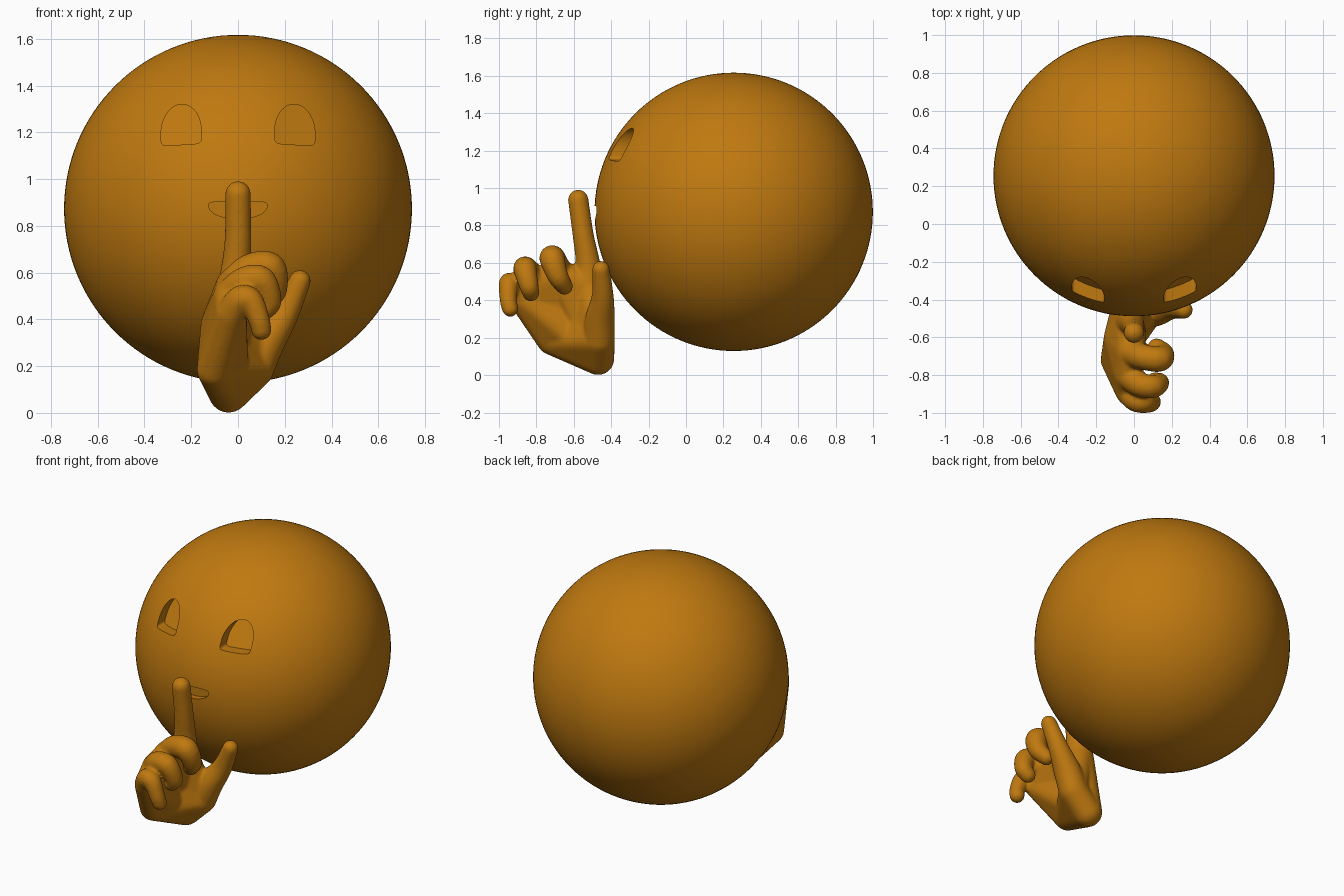
import bpy, bmesh
from math import sin, cos, pi, sqrt
from mathutils import Matrix, Vector

cube = bpy.data.objects.get("Cube")
if cube:
    bpy.data.objects.remove(cube)

amber = bpy.data.materials.new("amber")
amber.use_nodes = True
COLOUR = (0.52, 0.19, 0.005, 1)
amber.diffuse_color = COLOUR
amber.node_tree.nodes["Principled BSDF"].inputs["Base Color"].default_value = COLOUR

CENTRE, RADIUS = Vector((0, 0.255, 0.873)), 0.744


def make_object(name, bm):
    bmesh.ops.recalc_face_normals(bm, faces=bm.faces)
    mesh = bpy.data.meshes.new(name)
    bm.to_mesh(mesh)
    bm.free()
    mesh.materials.append(amber)
    obj = bpy.data.objects.new(name, mesh)
    bpy.context.collection.objects.link(obj)
    return obj


def apply_and_smooth(obj, angle):
    """Bake the modifiers, then shade smooth with sharp creases."""
    bpy.context.view_layer.update()
    graph = bpy.context.evaluated_depsgraph_get()
    baked = bpy.data.meshes.new_from_object(obj.evaluated_get(graph))
    obj.modifiers.clear()
    obj.data = baked
    bpy.ops.object.select_all(action="DESELECT")
    obj.select_set(True)
    bpy.context.view_layer.objects.active = obj
    bpy.ops.object.shade_smooth_by_angle(angle=angle)


# Recess cutters: rounded outlines whose floor follows the head surface
def recess(name, cx, cz, half, up, down, top_power, low_power, tilt, depth):
    bm = bmesh.new()
    front, back = [], []
    steps = 64
    for i in range(steps):
        a = 2 * pi * i / steps
        height, power = (up, top_power) if sin(a) >= 0 else (down, low_power)
        c, s = cos(a), sin(a)
        dx = half * abs(c) ** (2 / power) * (1 if c > 0 else -1)
        dz = height * abs(s) ** (2 / power) * (1 if s > 0 else -1)
        x, z = cx + dx, cz + dz + tilt * dx
        y = CENTRE.y - sqrt((RADIUS - depth) ** 2 - x * x - (z - CENTRE.z) ** 2)
        front.append(bm.verts.new((x, -0.8, z)))
        back.append(bm.verts.new((x, y, z)))
    bm.faces.new(front)
    bm.faces.new(back)
    for i in range(steps):
        j = (i + 1) % steps
        bm.faces.new((front[i], front[j], back[j], back[i]))
    bmesh.ops.remove_doubles(bm, verts=bm.verts, dist=0.0002)
    cutter = make_object(name, bm)
    cutter.hide_render = True
    return cutter


# Head
bm = bmesh.new()
bmesh.ops.create_uvsphere(bm, u_segments=128, v_segments=64, radius=RADIUS,
                          matrix=Matrix.Translation(CENTRE))
head = make_object("head", bm)
cutters = [recess("mouth_cutter", 0, 0.885, 0.125, 0.02, 0.055, 4, 2, 0, 0.04)]
for side, name in ((1, "left_eye_cutter"), (-1, "right_eye_cutter")):
    cutters.append(recess(name, side * 0.243, 1.2, 0.086, 0.12, 0.053, 2, 7,
                          side * -0.06, 0.06))
for cutter in cutters:
    mod = head.modifiers.new(cutter.name, "BOOLEAN")
    mod.operation = "DIFFERENCE"
    mod.solver = "EXACT"
    mod.object = cutter
apply_and_smooth(head, 0.6)
for cutter in cutters:
    bpy.data.objects.remove(cutter)


# Hand: hulls of balls (x, y, z, radius), fused into one skin
hand_bm = bmesh.new()


def hull(*balls):
    part = bmesh.new()
    for x, y, z, r in balls:
        bmesh.ops.create_icosphere(part, subdivisions=3, radius=r,
                                   matrix=Matrix.Translation((x, y, z)))
    found = bmesh.ops.convex_hull(part, input=part.verts)
    loose = {v for v in found["geom_interior"] + found["geom_unused"]
             if isinstance(v, bmesh.types.BMVert)}
    bmesh.ops.delete(part, geom=list(loose), context="VERTS")
    temp = bpy.data.meshes.new("hull")
    part.to_mesh(temp)
    part.free()
    hand_bm.from_mesh(temp)
    bpy.data.meshes.remove(temp)


def finger(*balls):
    """Smooth tapered limb through the given balls."""
    pts = [Vector(b) for b in balls]
    pts = [2 * pts[0] - pts[1]] + pts + [2 * pts[-1] - pts[-2]]
    path = []
    for p0, p1, p2, p3 in zip(pts, pts[1:], pts[2:], pts[3:]):
        for k in range(4):
            t = k / 4
            path.append(0.5 * (2 * p1 + (p2 - p0) * t
                               + (2 * p0 - 5 * p1 + 4 * p2 - p3) * t * t
                               + (3 * p1 - p0 - 3 * p2 + p3) * t ** 3))
    path.append(pts[-2])
    for a, b in zip(path, path[1:]):
        hull(a, b)


wrist = (-0.04, -0.47, 0.087, 0.087)
heel = (-0.1, -0.72, 0.185, 0.077)
back_of_hand = (-0.08, -0.6, 0.38, 0.08)
little_knuckle = (-0.03, -0.89, 0.42, 0.068)
ring_knuckle = (-0.03, -0.8, 0.5, 0.075)
middle_knuckle = (-0.02, -0.68, 0.54, 0.078)
index_knuckle = (-0.02, -0.52, 0.47, 0.085)
thumb_root = (0.07, -0.465, 0.19, 0.085)

# Palm
hull(wrist, heel, back_of_hand, little_knuckle)
hull(heel, back_of_hand, little_knuckle, ring_knuckle, middle_knuckle)
hull(wrist, back_of_hand, middle_knuckle, index_knuckle)
hull(wrist, thumb_root, heel, back_of_hand)
hull(thumb_root, back_of_hand, index_knuckle)

# Raised index finger, curled fingers and thumb
finger(index_knuckle, (-0.01, -0.525, 0.6, 0.066), (0, -0.55, 0.75, 0.057),
       (0, -0.576, 0.937, 0.055))
finger(middle_knuckle, (0.05, -0.705, 0.612, 0.068), (0.135, -0.715, 0.62, 0.068),
       (0.155, -0.685, 0.53, 0.056), (0.12, -0.65, 0.475, 0.046))
finger(ring_knuckle, (0.03, -0.85, 0.56, 0.066), (0.1, -0.86, 0.565, 0.062),
       (0.135, -0.84, 0.48, 0.052), (0.11, -0.83, 0.44, 0.046))
finger(little_knuckle, (0.01, -0.935, 0.485, 0.06), (0.055, -0.948, 0.48, 0.053),
       (0.09, -0.95, 0.4, 0.046), (0.1, -0.94, 0.355, 0.044))
finger(thumb_root, (0.12, -0.46, 0.3, 0.08), (0.2, -0.445, 0.42, 0.059),
       (0.265, -0.455, 0.565, 0.047))

hand = make_object("hand", hand_bm)
skin = hand.modifiers.new("skin", "REMESH")
skin.mode = "VOXEL"
skin.voxel_size = 0.009
soften = hand.modifiers.new("soften", "SMOOTH")
soften.factor = 0.5
soften.iterations = 8
apply_and_smooth(hand, pi)
